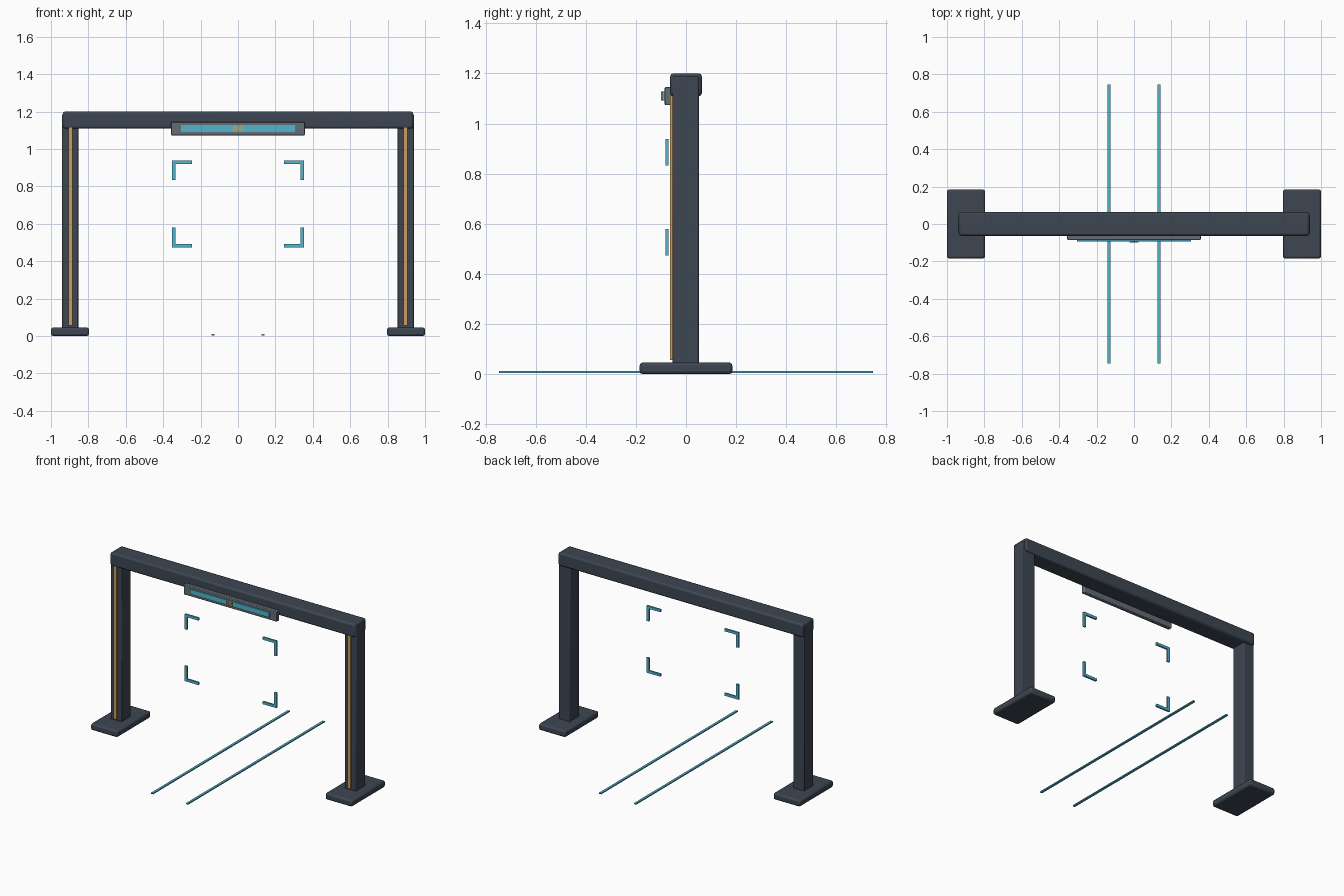
import bpy
import math

if "Cube" in bpy.data.objects:
    bpy.data.objects.remove(bpy.data.objects["Cube"], do_unlink=True)


def material(name, rgb):
    mat = bpy.data.materials.new(name)
    mat.use_nodes = True
    mat.diffuse_color = (*rgb, 1)
    mat.node_tree.nodes["Principled BSDF"].inputs["Base Color"].default_value = (*rgb, 1)
    return mat


slate = material("dark slate", (0.047, 0.061, 0.085))
grey = material("panel grey", (0.13, 0.15, 0.18))
cyan = material("cyan light", (0.085, 0.46, 0.61))
gold = material("warm gold", (0.58, 0.34, 0.11))


def box(name, x, y, z, mat, bevel=0.0, turn=0.0):
    """Box spanning the given (low, high) ranges, optionally turned about y."""
    spans = (x, y, z)
    bpy.ops.mesh.primitive_cube_add(size=1, location=[(a + b) / 2 for a, b in spans])
    ob = bpy.context.object
    ob.name = name
    ob.scale = [b - a for a, b in spans]
    bpy.ops.object.transform_apply(location=False, rotation=False, scale=True)
    ob.rotation_euler.y = turn
    ob.data.materials.append(mat)
    if bevel:
        mod = ob.modifiers.new("rounded edges", "BEVEL")
        mod.width = bevel
        mod.segments = 2
        bpy.ops.object.shade_smooth_by_angle(angle=math.radians(35))
    return ob


def span(a, b, side):
    return tuple(sorted((a * side, b * side)))


# Overhead beam
box("top_beam", (-0.937, 0.937), (-0.063, 0.063), (1.109, 1.2), slate, 0.012)

for side, label in ((1, "left"), (-1, "right")):
    # Foot, post and light strip
    box(label + "_foot", span(0.796, 1.0, side), (-0.185, 0.185), (0, 0.046), slate, 0.012)
    box(label + "_post", span(0.854, 0.94, side), (-0.053, 0.051), (0.04, 1.188), slate, 0.006)
    box(label + "_strip", span(0.885, 0.907, side), (-0.064, -0.05), (0.056, 1.115), gold)
    # Ground guide line
    box(label + "_guide_line", span(0.126, 0.142, side), (-0.747, 0.747), (0.004, 0.012), cyan)
    # Floating corner brackets
    for level, outer, inner, far in (("upper", 0.938, 0.92, 0.833), ("lower", 0.474, 0.492, 0.579)):
        name = label + "_" + level + "_bracket"
        depth = (-0.082, -0.07)
        box(name + "_bar", span(0.246, 0.352, side), depth, tuple(sorted((outer, inner))), cyan)
        box(name + "_upright", span(0.334, 0.352, side), depth, tuple(sorted((inner, far))), cyan)

# Display panel on the beam
box("sign_panel", (-0.357, 0.357), (-0.085, -0.058), (1.073, 1.145), grey, 0.004)
box("sign_screen", (-0.304, 0.304), (-0.093, -0.084), (1.092, 1.127), cyan)

# Small crossed ornament in the middle of the screen
for number, turn in enumerate((0.9, -0.9)):
    box("ornament_bar_%d" % number, (-0.004, 0.004), (-0.1, -0.092), (1.086, 1.133), gold, turn=turn)
for side, label in ((1, "left"), (-1, "right")):
    box(label + "_ornament_edge", span(0.016, 0.023, side), (-0.1, -0.092), (1.094, 1.125), gold)
